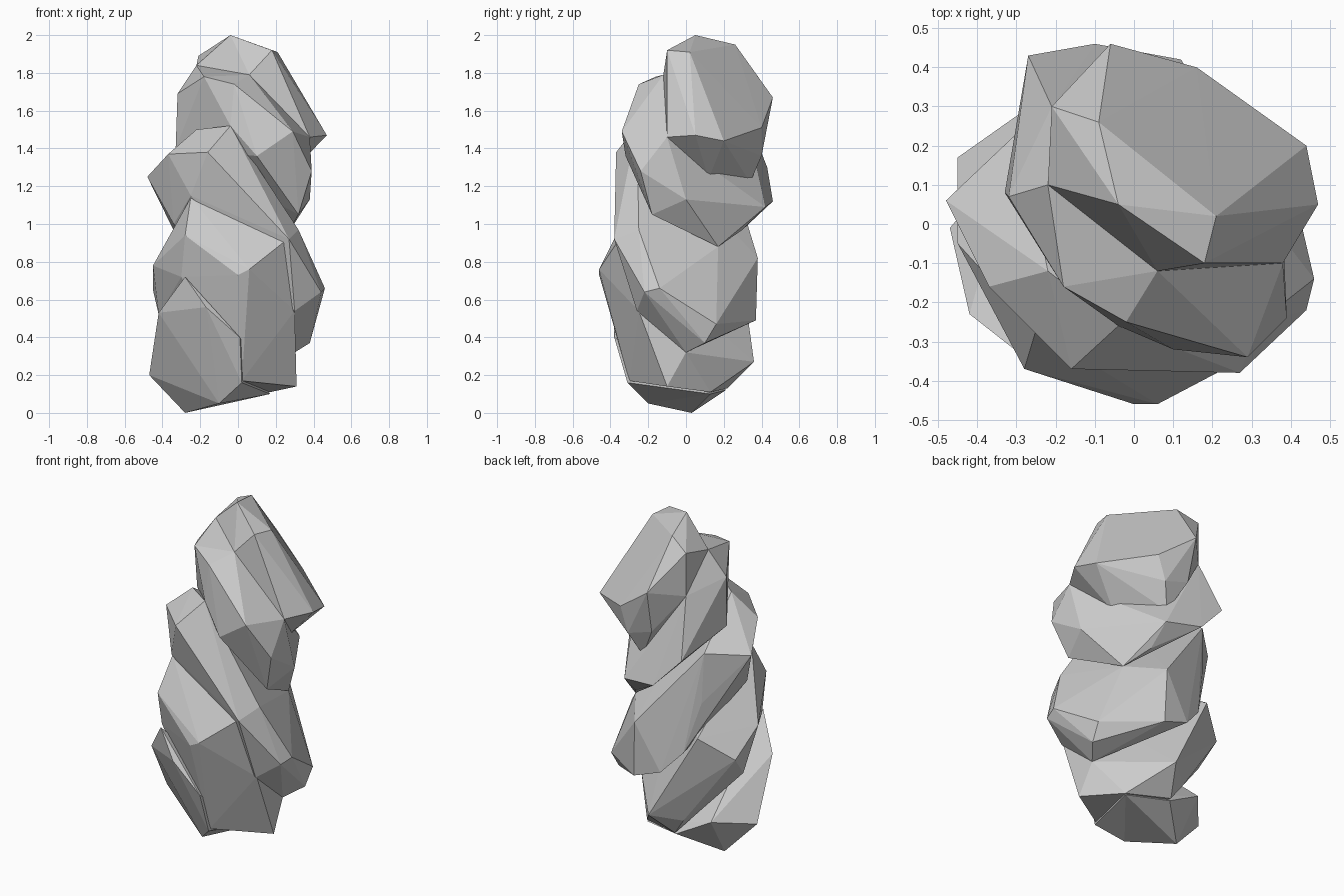
import bpy
import bmesh

# Remove the default cube only
cube = bpy.data.objects.get("Cube")
if cube:
    bpy.data.objects.remove(cube, do_unlink=True)


def make_material(name, colour):
    material = bpy.data.materials.new(name)
    material.use_nodes = True
    material.diffuse_color = colour
    for node in material.node_tree.nodes:
        if node.type == "BSDF_PRINCIPLED":
            node.inputs["Base Color"].default_value = colour
            node.inputs["Roughness"].default_value = 0.9
    return material


stone_grey = make_material("stone grey", (0.6, 0.6, 0.6, 1))


def chiselled_block(name, corners):
    """Wrap a faceted convex block around corners given in hundredths."""
    bm = bmesh.new()
    for corner in corners:
        bm.verts.new([value / 100 for value in corner])
    bmesh.ops.convex_hull(bm, input=bm.verts[:], use_existing_faces=False)
    loose = [vert for vert in bm.verts if not vert.link_faces]
    bmesh.ops.delete(bm, geom=loose, context="VERTS")
    bmesh.ops.recalc_face_normals(bm, faces=bm.faces[:])
    mesh = bpy.data.meshes.new(name)
    bm.to_mesh(mesh)
    bm.free()
    mesh.materials.append(stone_grey)
    block = bpy.data.objects.new(name, mesh)
    bpy.context.scene.collection.objects.link(block)
    return block


# Crown: large leaning cap, tapering into the shoulder below
chiselled_block("crown_block", [
    (-4, 5, 200), (21, 2, 191), (18, -10, 192), (-22, 10, 184),
    (-21, 30, 189), (-9, 26, 195), (-6, 46, 167), (47, 5, 147),
    (44, 20, 144), (38, -10, 146), (16, 40, 151), (6, -12, 179),
    (11, 40, 136), (-5, 40, 141), (25, 12, 124), (5, 34, 122),
    (-21, 30, 163),
])

# Shoulder: slab winding down from the front to the back
chiselled_block("shoulder_block", [
    (-22, 10, 184), (6, -12, 179), (-21, 30, 163), (-18, -16, 178),
    (-2, -25, 174), (-32, 7, 169), (29, -34, 149), (38, -10, 146),
    (-4, -26, 152), (-33, 8, 140), (10, -32, 136), (39, -24, 128),
    (38, 0, 113), (32, -18, 105), (22, 17, 88), (13, 30, 97),
    (12, 42, 109), (-10, 46, 112), (-27, 43, 130), (5, 34, 122),
])

# Waist: second winding slab
chiselled_block("waist_block", [
    (-37, -16, 137), (-16, -37, 138), (-48, 6, 125), (-4, -26, 152),
    (-22, -12, 150), (-25, -28, 115), (27, -38, 92), (32, -25, 97),
    (-34, -10, 100), (46, -14, 66), (44, -22, 64), (30, -26, 54),
    (38, 10, 37), (39, 16, 47), (30, 0, 32), (22, 17, 88),
    (8, 38, 82), (9, 37, 49), (-8, 36, 55), (-20, 31, 68),
    (-28, 25, 98), (-29, 24, 128),
])

# Base: third winding slab
chiselled_block("base_block", [
    (-25, -27, 114), (25, -36, 91), (-28, -37, 94), (0, -46, 73),
    (6, -46, 76), (19, -36, 85), (-45, -5, 78), (-45, 17, 65),
    (-28, 29, 78), (-30, -30, 72), (30, -25, 54), (30, 0, 32),
    (31, -10, 14), (15, -22, 19), (2, -30, 17), (2, -37, 44),
    (0, 36, 27), (-8, 22, 13), (-15, 24, 23), (17, 13, 11),
    (-42, 5, 52),
])

# Foot: lowest block resting on the ground
chiselled_block("foot_block", [
    (-28, -34, 72), (-17, -38, 56), (-42, -23, 53), (-47, -1, 20),
    (1, -38, 40), (2, -31, 16), (-10, -20, 5), (-28, 3, 0),
    (-30, 19, 24), (-8, 21, 12), (17, 13, 10),
])
